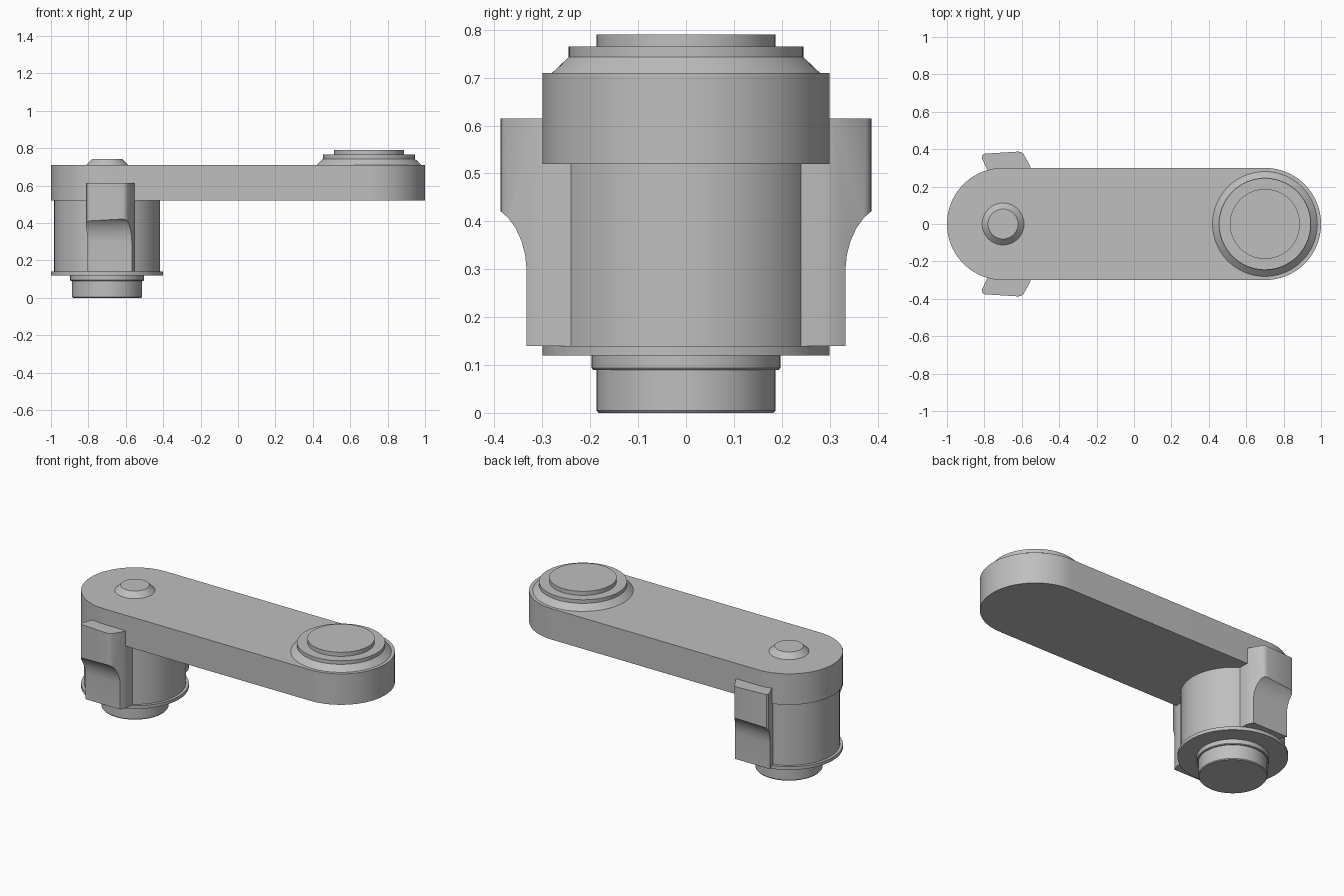
import bpy, bmesh, math
from mathutils import Vector

if "Cube" in bpy.data.objects:
    bpy.data.objects.remove(bpy.data.objects["Cube"], do_unlink=True)

grey = bpy.data.materials.new("plain_grey")
grey.use_nodes = True
grey.diffuse_color = (0.52, 0.52, 0.52, 1)
grey.node_tree.nodes["Principled BSDF"].inputs["Base Color"].default_value = (0.52, 0.52, 0.52, 1)

JOINT_X = 0.7


def finish(name, bm):
    bmesh.ops.recalc_face_normals(bm, faces=bm.faces)
    mesh = bpy.data.meshes.new(name)
    bm.to_mesh(mesh)
    bm.free()
    mesh.materials.append(grey)
    obj = bpy.data.objects.new(name, mesh)
    bpy.context.collection.objects.link(obj)
    return obj


def activate(obj):
    bpy.ops.object.select_all(action="DESELECT")
    obj.select_set(True)
    bpy.context.view_layer.objects.active = obj


def smooth(obj):
    activate(obj)
    bpy.ops.object.shade_smooth_by_angle(angle=math.radians(30))


def prism(name, points, offset):
    """Extrude a flat outline of 3D points along offset."""
    bm = bmesh.new()
    face = bm.faces.new([bm.verts.new(p) for p in points])
    result = bmesh.ops.extrude_face_region(bm, geom=[face], use_keep_orig=True)
    verts = [v for v in result["geom"] if isinstance(v, bmesh.types.BMVert)]
    bmesh.ops.translate(bm, verts=verts, vec=Vector(offset))
    return finish(name, bm)


def lathe(name, profile, x, sides=96):
    """Turn (radius, z) pairs about an upright axis, capped at both ends."""
    bm = bmesh.new()
    rings = []
    for r, z in profile:
        rings.append([bm.verts.new((x + r * math.cos(a), r * math.sin(a), z))
                      for a in (math.tau * i / sides for i in range(sides))])
    for low, high in zip(rings, rings[1:]):
        for i in range(sides):
            j = (i + 1) % sides
            bm.faces.new((low[i], low[j], high[j], high[i]))
    bm.faces.new(rings[0])
    bm.faces.new(rings[-1])
    obj = finish(name, bm)
    smooth(obj)
    return obj


# Arm with two round ends
steps = 48
outline = []
for side in (1, -1):
    for i in range(steps + 1):
        a = side * math.pi / 2 - math.pi + math.pi * i / steps
        a += math.pi if side < 0 else 0
        a = -math.pi / 2 + math.pi * i / steps + (0 if side > 0 else math.pi)
        outline.append((side * JOINT_X + 0.3 * math.cos(a), 0.3 * math.sin(a), 0.52))
smooth(prism("arm", outline, (0, 0, 0.19)))

# Stepped cap and small boss on top of the arm
lathe("end_cap", [(0.28, 0.705), (0.28, 0.71), (0.245, 0.743), (0.245, 0.765),
                  (0.187, 0.765), (0.187, 0.79)], JOINT_X)
lathe("top_boss", [(0.112, 0.705), (0.112, 0.71), (0.08, 0.742)], -JOINT_X)

# Joint housing, flange and output shaft
lathe("housing", [(0.283, 0.135), (0.283, 0.525)], -JOINT_X)
lathe("flange", [(0.3, 0.12), (0.3, 0.14)], -JOINT_X)
lathe("shaft", [(0.183, 0), (0.187, 0.005), (0.187, 0.09), (0.194, 0.09),
                (0.197, 0.094), (0.197, 0.125)], -JOINT_X)

# Side lugs, scooped away on their lower half
lug_outline = [(-0.77, 0.2), (-0.785, 0.29), (-0.812, 0.35), (-0.814, 0.362),
               (-0.808, 0.371), (-0.796, 0.376), (-0.62, 0.387), (-0.604, 0.385),
               (-0.592, 0.376), (-0.556, 0.312), (-0.55, 0.29), (-0.55, 0.2)]
scoop = [(0.333, 0.1), (0.333, 0.3), (0.336, 0.33), (0.344, 0.36),
         (0.356, 0.386), (0.371, 0.407), (0.388, 0.422), (0.45, 0.45), (0.45, 0.1)]
for side, label in ((-1, "front"), (1, "back")):
    lug = prism(label + "_lug", [(x, side * y, 0.14) for x, y in lug_outline], (0, 0, 0.475))
    cutter = prism("scoop_cutter", [(-0.9, side * y, z) for y, z in scoop], (0.45, 0, 0))
    cutter.hide_render = True
    cut = lug.modifiers.new("scoop", "BOOLEAN")
    cut.operation = "DIFFERENCE"
    cut.solver = "EXACT"
    cut.object = cutter
    activate(lug)
    bpy.ops.object.modifier_apply(modifier=cut.name)
    bpy.data.objects.remove(cutter, do_unlink=True)
    smooth(lug)
